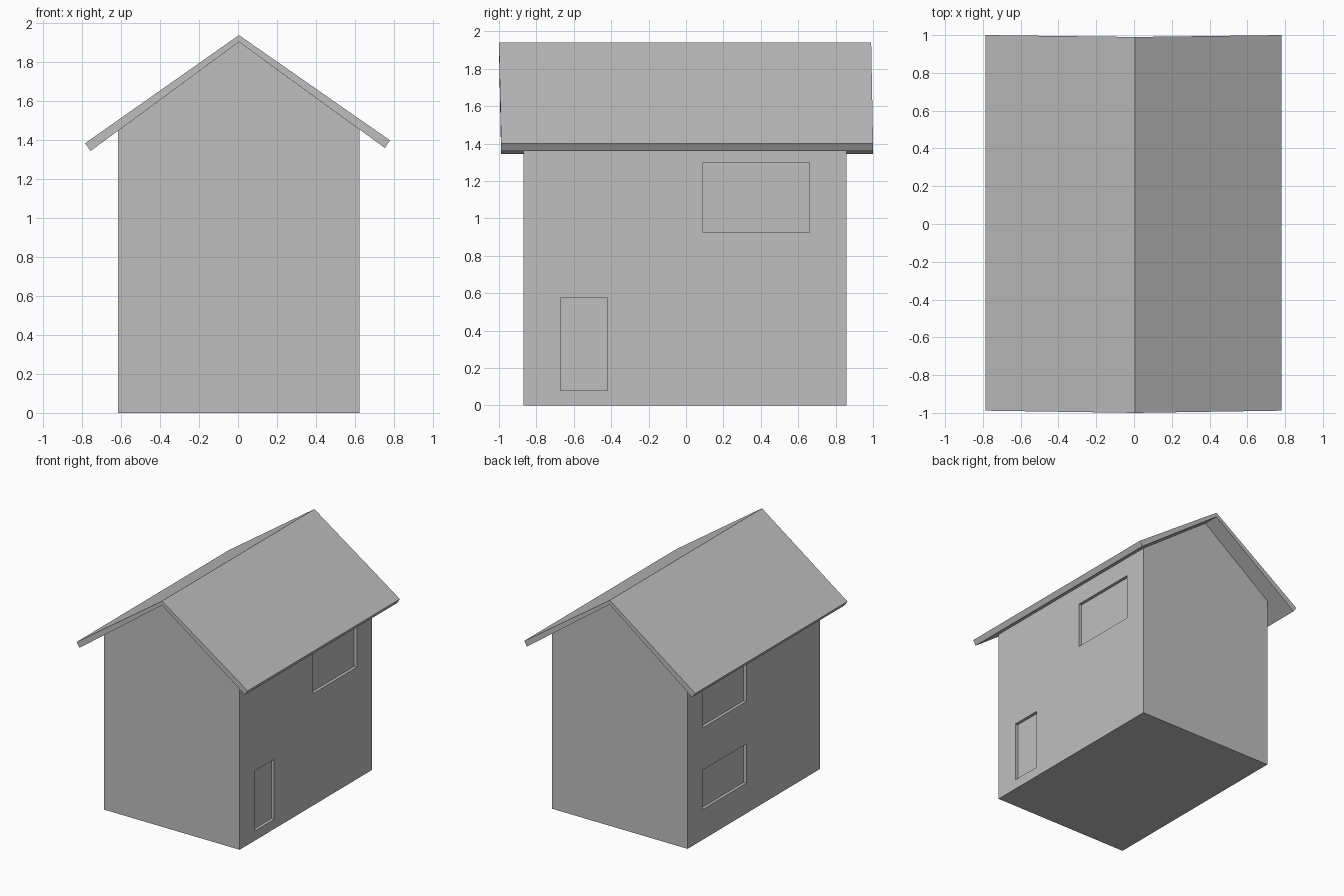
import bpy
import bmesh

default = bpy.data.objects.get("Cube")
if default:
    bpy.data.objects.remove(default, do_unlink=True)

# One flat grey for the whole house
grey = bpy.data.materials.new("plain_grey")
grey.use_nodes = True
colour = (0.52, 0.52, 0.52, 1)
grey.diffuse_color = colour
grey.node_tree.nodes["Principled BSDF"].inputs["Base Color"].default_value = colour


def extrude_profile(name, profile, front, back):
    """Extrude an x-z profile along y; front and back give y for each x."""
    bm = bmesh.new()
    near = [bm.verts.new((x, front(x), z)) for x, z in profile]
    far = [bm.verts.new((x, back(x), z)) for x, z in profile]
    bm.faces.new(near)
    bm.faces.new(far[::-1])
    for i in range(len(profile)):
        j = (i + 1) % len(profile)
        bm.faces.new((near[i], far[i], far[j], near[j]))
    bmesh.ops.recalc_face_normals(bm, faces=bm.faces)
    mesh = bpy.data.meshes.new(name)
    bm.to_mesh(mesh)
    bm.free()
    mesh.materials.append(grey)
    obj = bpy.data.objects.new(name, mesh)
    bpy.context.collection.objects.link(obj)
    return obj


def cut_recess(target, name, wall_x, y0, y1, z0, z1, depth=0.025):
    """Sink a shallow rectangular opening into a side wall."""
    a, b = wall_x - depth, wall_x + depth
    cutter = extrude_profile(name + "_cutter", [(a, z0), (b, z0), (b, z1), (a, z1)],
                             lambda x: y0, lambda x: y1)
    cutter.hide_render = True
    cutter.hide_set(True)
    cut = target.modifiers.new(name, 'BOOLEAN')
    cut.operation = 'DIFFERENCE'
    cut.solver = 'EXACT'
    cut.object = cutter


# Walls with gables
LEFT, RIGHT, RIDGE = -0.615, 0.625, 0.005
walls = extrude_profile(
    "walls",
    [(LEFT, 0), (RIGHT, 0), (RIGHT, 1.454), (RIDGE, 1.905), (LEFT, 1.449)],
    lambda x: -0.87, lambda x: 0.857)

# Door and windows
cut_recess(walls, "door", RIGHT, -0.67, -0.42, 0.08, 0.575)
cut_recess(walls, "upper_window", RIGHT, 0.09, 0.66, 0.925, 1.3)
cut_recess(walls, "back_upper_window", LEFT, 0.09, 0.66, 0.925, 1.3)
cut_recess(walls, "back_lower_window", LEFT, 0.09, 0.66, 0.25, 0.575)

# Pitched roof, with verges slightly out of square
extrude_profile(
    "roof",
    [(-0.757, 1.345), (RIDGE, 1.905), (0.755, 1.36),
     (0.78, 1.4), (RIDGE, 1.94), (-0.785, 1.385)],
    lambda x: -1 + 0.015 * abs(x),
    lambda x: 0.99 + 0.013 * abs(x))
